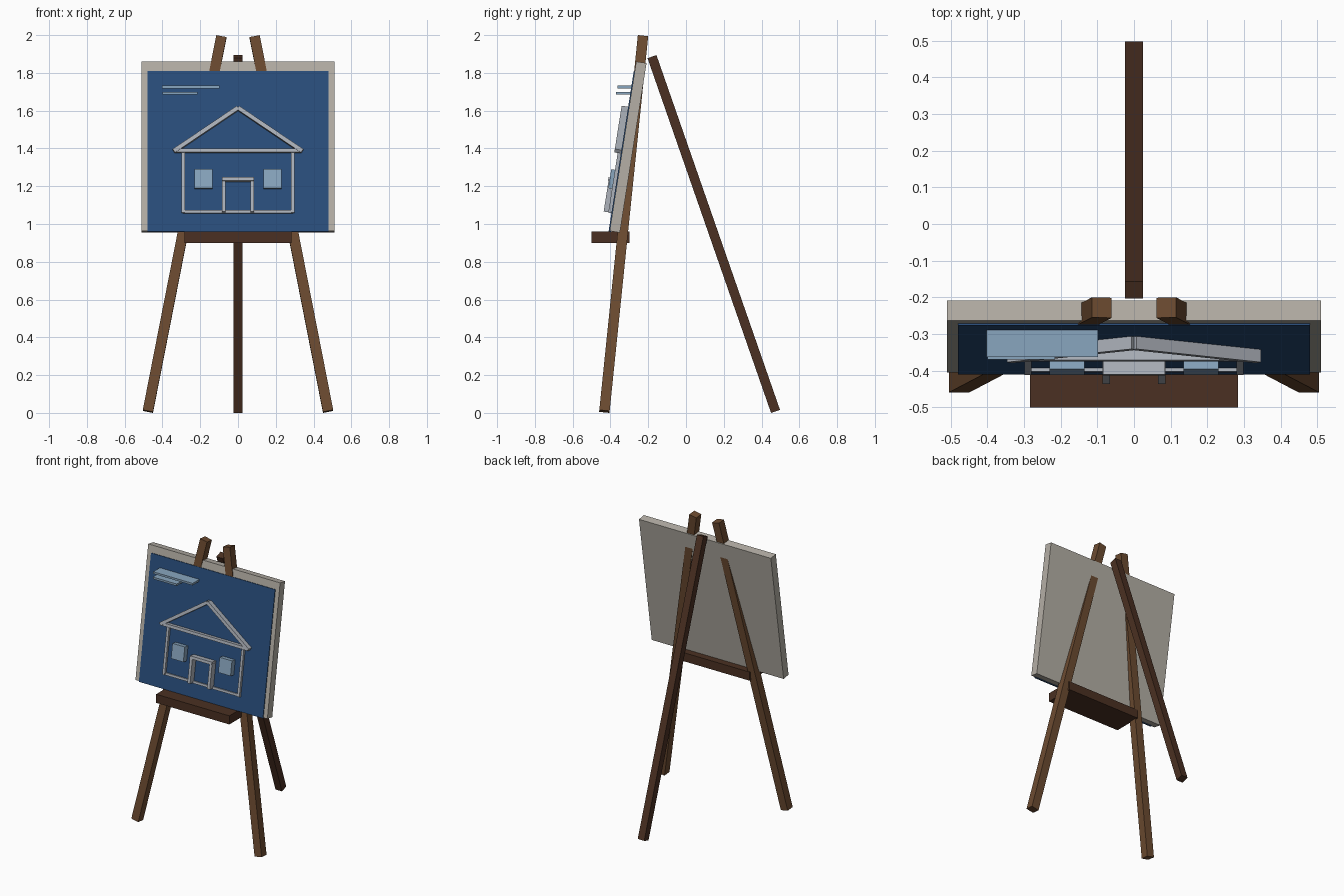
import bpy
from math import atan2, cos, sin
from mathutils import Matrix, Vector

if "Cube" in bpy.data.objects:
    bpy.data.objects.remove(bpy.data.objects["Cube"])


def material(name, rgb):
    m = bpy.data.materials.new(name)
    m.diffuse_color = (*rgb, 1)
    m.use_nodes = True
    m.node_tree.nodes["Principled BSDF"].inputs["Base Color"].default_value = m.diffuse_color
    return m


WOOD = material("wood", (0.15, 0.07, 0.03))
DARK_WOOD = material("dark_wood", (0.07, 0.03, 0.016))
BOARD = material("board_grey", (0.46, 0.43, 0.38))
BLUE = material("paper_blue", (0.022, 0.075, 0.2))
WHITE = material("line_white", (0.42, 0.45, 0.5))
PALE = material("pale_blue", (0.25, 0.38, 0.52))


def box(name, size, matrix, mat):
    bpy.ops.mesh.primitive_cube_add(size=1)
    ob = bpy.context.object
    ob.name = name
    ob.data.transform(Matrix.Diagonal((*size, 1)))
    ob.matrix_world = matrix
    ob.data.materials.append(mat)
    return ob


def beam(name, a, b, width, mat):
    """Square bar between two points."""
    a, b = Vector(a), Vector(b)
    z = (b - a).normalized()
    x = (Vector((1, 0, 0)) - z * z.x).normalized()
    rot = Matrix((x, z.cross(x), z)).transposed().to_4x4()
    box(name, (width, width, (b - a).length), Matrix.Translation((a + b) / 2) @ rot, mat)


# Legs
for side, s in (("left", -1), ("right", 1)):
    beam(f"front_leg_{side}", (s * 0.477, -0.432, 0.008), (s * 0.088, -0.228, 1.992), 0.055, WOOD)
beam("back_leg", (0, 0.474, 0.008), (0, -0.18, 1.886), 0.05, DARK_WOOD)

# Shelf
box("shelf", (0.566, 0.2, 0.06), Matrix.Translation((0, -0.4, 0.93)), DARK_WOOD)

# Leaning frame: origin on the paper surface, local -y points outwards
TILT = 0.156
LEAN = Matrix.Translation((0, -0.41, 0.96)) @ Matrix.Rotation(-TILT, 4, "X")


def height(z, out=0):
    return (z - 0.96 - out * sin(TILT)) / cos(TILT)


def panel(name, x0, x1, z0, z1, out, back, mat):
    """Box on the leaning board, given by its front outline and depth."""
    v0, v1 = height(z0, out), height(z1, out)
    centre = Vector(((x0 + x1) / 2, (back - out) / 2, (v0 + v1) / 2))
    box(name, (x1 - x0, out + back, v1 - v0), LEAN @ Matrix.Translation(centre), mat)


# Board and paper
panel("board", -0.51, 0.51, 0.963, 1.86, -0.005, 0.06, BOARD)
panel("paper", -0.48, 0.48, 0.96, 1.81, 0, 0.012, BLUE)

# House drawing
panel("ground_line", -0.29, 0.29, 1.058, 1.074, 0.01, 0.004, WHITE)
panel("eave_line", -0.335, 0.335, 1.38, 1.4, 0.03, 0.004, WHITE)
panel("door_lintel", -0.085, 0.085, 1.229, 1.248, 0.045, 0.004, WHITE)
for side, s in (("left", -1), ("right", 1)):
    def mirrored(name, a, b, *rest):
        panel(f"{name}_{side}", min(s * a, s * b), max(s * a, s * b), *rest)

    mirrored("wall_line", 0.28, 0.298, 1.06, 1.385, 0.017, 0.004, WHITE)
    mirrored("door_post", 0.066, 0.086, 1.066, 1.235, 0.042, 0.004, WHITE)
    mirrored("window", 0.135, 0.23, 1.19, 1.29, 0.037, 0.004, PALE)

    # Sloping roof bar
    a = Vector((0, 0, height(1.617, 0.035)))
    b = Vector((s * 0.34, 0, height(1.388, 0.035)))
    d = b - a
    place = Matrix.Translation((a + b) / 2 + Vector((0, -0.0155, 0)))
    box(f"roof_line_{side}", (d.length, 0.039, 0.022),
        LEAN @ place @ Matrix.Rotation(-atan2(d.z, d.x), 4, "Y"), WHITE)

# Level note strips
box("note_strip_upper", (0.305, 0.075, 0.014), Matrix.Translation((-0.25, -0.325, 1.725)), PALE)
box("note_strip_lower", (0.185, 0.078, 0.014), Matrix.Translation((-0.3075, -0.331, 1.692)), PALE)
